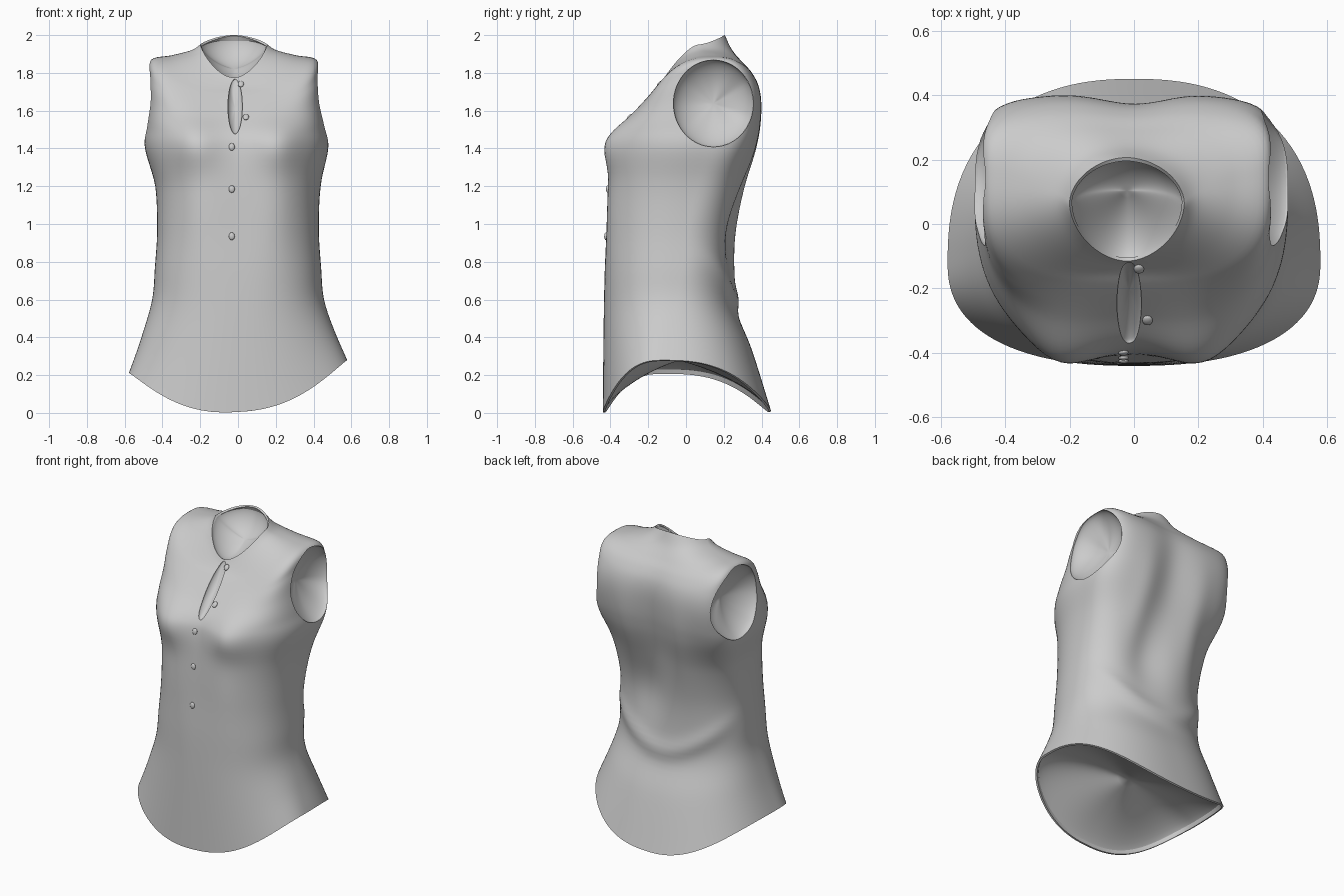
import bpy, bmesh, math
from mathutils import Vector

if "Cube" in bpy.data.objects:
    bpy.data.objects.remove(bpy.data.objects["Cube"])

cloth = bpy.data.materials.new("grey_cloth")
cloth.diffuse_color = (0.6, 0.6, 0.6, 1)
cloth.use_nodes = True
cloth.node_tree.nodes["Principled BSDF"].inputs["Base Color"].default_value = cloth.diffuse_color

# Garment rings from hem to collar:
# half width, side y, side z, front y, front z, back y, back z, roundness front, back
RINGS = [
    (.578, -.12, .245, -.44, .005, .45, .01, .84, .84),
    (.510, -.09, .42, -.438, .28, .35, .33, .84, .86),
    (.455, -.05, .60, -.435, .53, .27, .54, .82, .90),
    (.440, -.02, .77, -.43, .75, .265, .72, .80, .94),
    (.428, .00, .97, -.42, .96, .275, .95, .80, .92),
    (.438, .05, 1.20, -.41, 1.20, .31, 1.20, .78, .78),
    (.485, .10, 1.40, -.395, 1.39, .365, 1.40, .74, .60),
    (.475, .13, 1.52, -.365, 1.48, .39, 1.52, .68, .50),
    (.460, .15, 1.65, -.29, 1.57, .398, 1.64, .60, .42),
    (.452, .15, 1.78, -.23, 1.64, .385, 1.73, .56, .42),
    (.437, .15, 1.87, -.185, 1.69, .35, 1.80, .60, .50),
    (.330, .13, 1.893, -.155, 1.72, .30, 1.86, .75, .70),
    (.225, .095, 1.92, -.13, 1.75, .245, 1.93, .95, .95),
    (.178, .065, 1.95, -.115, 1.775, .21, 2.0, 1.1, 1.1),
]
SEGS, STEPS = 128, 6


def blend(a, b, c, d, t):
    """Smooth curve through b and c."""
    return tuple(.5 * (2*q + (r-p)*t + (2*p-5*q+4*r-s)*t*t + (3*q-p-3*r+s)*t**3)
                 for p, q, r, s in zip(a, b, c, d))


def bump(v, centre, size):
    return math.exp(-((v - centre) / size) ** 2)


def ramp(v, lo, hi):
    return min(max((v - lo) / (hi - lo), 0), 1)


def cloth_point(ring, a):
    w, ys, zs, yf, zf, yb, zb, ef, eb = ring
    s, c = math.sin(a), math.cos(a)
    n = 2 / (ef if c > 0 else eb)
    r = (abs(s)**n + abs(c)**n) ** (-1/n)
    s, c = s * r, c * r
    k = abs(c)
    ye, ze = (yf, zf) if c > 0 else (yb, zb)
    x = w * s
    y = ys + (ye - ys) * k
    z = zs + (ze - zs) * k ** (2.7 - 1.2 * ramp(zs, 1.88, 1.95))
    # hem hangs lower on one side
    z += .035 * s * bump(zs, .2, .25)
    if c > 0:
        # bust with cloth hanging below it
        y -= .055 * k * bump(abs(x), .23, .13) * bump(z, 1.42, .13)
        y -= .018 * k * bump(abs(x), .22, .12) * bump(z, 1.1, .3)
    else:
        # off-centre back hollow, shoulder blades and draped ridge
        y -= .06 * k * bump(x, .12, .16) * bump(z, .97, .25)
        y -= .03 * k * bump(x, .02, .12) * bump(z, 1.5, .35)
        y += .015 * k * bump(abs(x), .2, .08) * bump(z, 1.25, .3)
        y += .02 * k * bump(z, .60 + 1.3 * x * x, .06)
    return Vector((x - .022 * ramp(zs, 1.2, 1.8), y, z))


def cloth_object(name, bm):
    mesh = bpy.data.meshes.new(name)
    bm.to_mesh(mesh)
    bm.free()
    obj = bpy.data.objects.new(name, mesh)
    bpy.context.collection.objects.link(obj)
    mesh.materials.append(cloth)
    return obj


def activate(obj):
    bpy.ops.object.select_all(action='DESELECT')
    obj.select_set(True)
    bpy.context.view_layer.objects.active = obj


# Lofted blouse body
rows = []
for i in range(len(RINGS) - 1):
    four = [RINGS[min(max(j, 0), len(RINGS) - 1)] for j in range(i - 1, i + 3)]
    rows += [blend(*four, t / STEPS) for t in range(STEPS)]
rows.append(RINGS[-1])
angles = [2 * math.pi * i / SEGS for i in range(SEGS)]
bm = bmesh.new()
grid = [[bm.verts.new(cloth_point(row, a)) for a in angles] for row in rows]
for lo, hi in zip(grid, grid[1:]):
    for i in range(SEGS):
        j = (i + 1) % SEGS
        bm.faces.new((lo[i], lo[j], hi[j], hi[i]))
blouse = cloth_object("blouse_body", bm)
solid = blouse.modifiers.new("thickness", 'SOLIDIFY')
solid.thickness = .012
solid.offset = -1
activate(blouse)
bpy.ops.object.modifier_apply(modifier="thickness")
bpy.context.view_layer.update()


def oval(n, ru, rv):
    return [(ru * math.cos(2 * math.pi * i / n), rv * math.sin(2 * math.pi * i / n))
            for i in range(n)]


def touch(start, direction):
    hit, spot, normal, _ = blouse.ray_cast(Vector(start), Vector(direction))
    return (spot, normal) if hit else (None, None)


# Rims of the openings, measured on the uncut body
armhole_rims = {}
for side in (-1, 1):
    rim = []
    for u, v in oval(64, .214, .232):
        spot, _ = touch((side * 2, .145 + u, 1.638 + v), (-side, 0, 0))
        x = abs(spot.x) if spot else .42
        rim.append(Vector((side * (min(max(x, .40), .49) - .006), .145 + u, 1.638 + v)))
    armhole_rims[side] = rim
keyhole_rim = []
for u, v in oval(32, .039, .146):
    spot, _ = touch((-.015 + u, -2, 1.622 + v), (0, 1, 0))
    keyhole_rim.append(spot + Vector((0, .006, 0)))


def cut(name, centre, rotation, radii, depth):
    """Cut an oval opening through the cloth."""
    bpy.ops.mesh.primitive_cylinder_add(vertices=48, radius=1, depth=depth,
                                        location=centre, rotation=rotation)
    tool = bpy.context.object
    tool.scale = (radii[0], radii[1], 1)
    tool.hide_render = True
    mod = blouse.modifiers.new(name, 'BOOLEAN')
    mod.operation = 'DIFFERENCE'
    mod.solver = 'EXACT'
    mod.object = tool
    activate(blouse)
    bpy.ops.object.modifier_apply(modifier=name)
    bpy.data.objects.remove(tool)


# Armholes and front keyhole
for side in (-1, 1):
    cut("armhole_cutter", (side * .52, .145, 1.638), (0, math.pi / 2, 0), (.23, .212), .36)
cut("keyhole_cutter", (-.015, -.33, 1.622), (math.pi / 2, 0, 0), (.038, .145), .54)
activate(blouse)
bpy.ops.object.shade_smooth_by_angle(angle=math.radians(40))


def lining(name, rim, inward, steps=12):
    """Dished inner cloth that closes an opening."""
    centre = sum(rim, Vector()) / len(rim)
    bm = bmesh.new()
    rings = []
    for i in range(steps):
        r = math.cos(i / steps * math.pi / 2)
        rings.append([bm.verts.new(centre + (p - centre) * r * .99
                                   + inward * max(0, 1 - r * r) ** .7) for p in rim])
    tip = bm.verts.new(centre + inward)
    n = len(rim)
    for a, b in zip(rings, rings[1:]):
        for i in range(n):
            bm.faces.new((a[i], a[(i+1) % n], b[(i+1) % n], b[i]))
    for i in range(n):
        bm.faces.new((rings[-1][i], rings[-1][(i+1) % n], tip))
    bmesh.ops.recalc_face_normals(bm, faces=bm.faces)
    bm.faces.ensure_lookup_table()
    if bm.faces[-1].normal.dot(inward) > 0:
        bmesh.ops.reverse_faces(bm, faces=bm.faces)
    obj = cloth_object(name, bm)
    activate(obj)
    bpy.ops.object.shade_smooth()


for side, rim in armhole_rims.items():
    lining("armhole_lining", rim, Vector((-side * .11, 0, 0)))
lining("keyhole_lining", keyhole_rim, Vector((0, .03, -.01)))
lining("neck_lining", [cloth_point(RINGS[-1], a) - Vector((0, 0, .006)) for a in angles],
       Vector((0, .05, -.09)))
lining("hem_lining", [cloth_point(RINGS[0], a) + Vector((0, 0, .006)) for a in angles],
       Vector((0, 0, .14)))

# Buttons resting on the front
for x, z in ((.015, 1.74), (.042, 1.565), (-.033, 1.408), (-.033, 1.185), (-.033, .935)):
    spot, normal = touch((x, -1, z), (0, 1, 0))
    if not spot:
        continue
    bm = bmesh.new()
    bmesh.ops.create_uvsphere(bm, u_segments=16, v_segments=10, radius=1)
    bmesh.ops.scale(bm, vec=(.016, .020, .009), verts=bm.verts)
    button = cloth_object("button", bm)
    button.location = spot + normal * .002
    button.rotation_euler = normal.to_track_quat('Z', 'Y').to_euler()
    activate(button)
    bpy.ops.object.shade_smooth()
